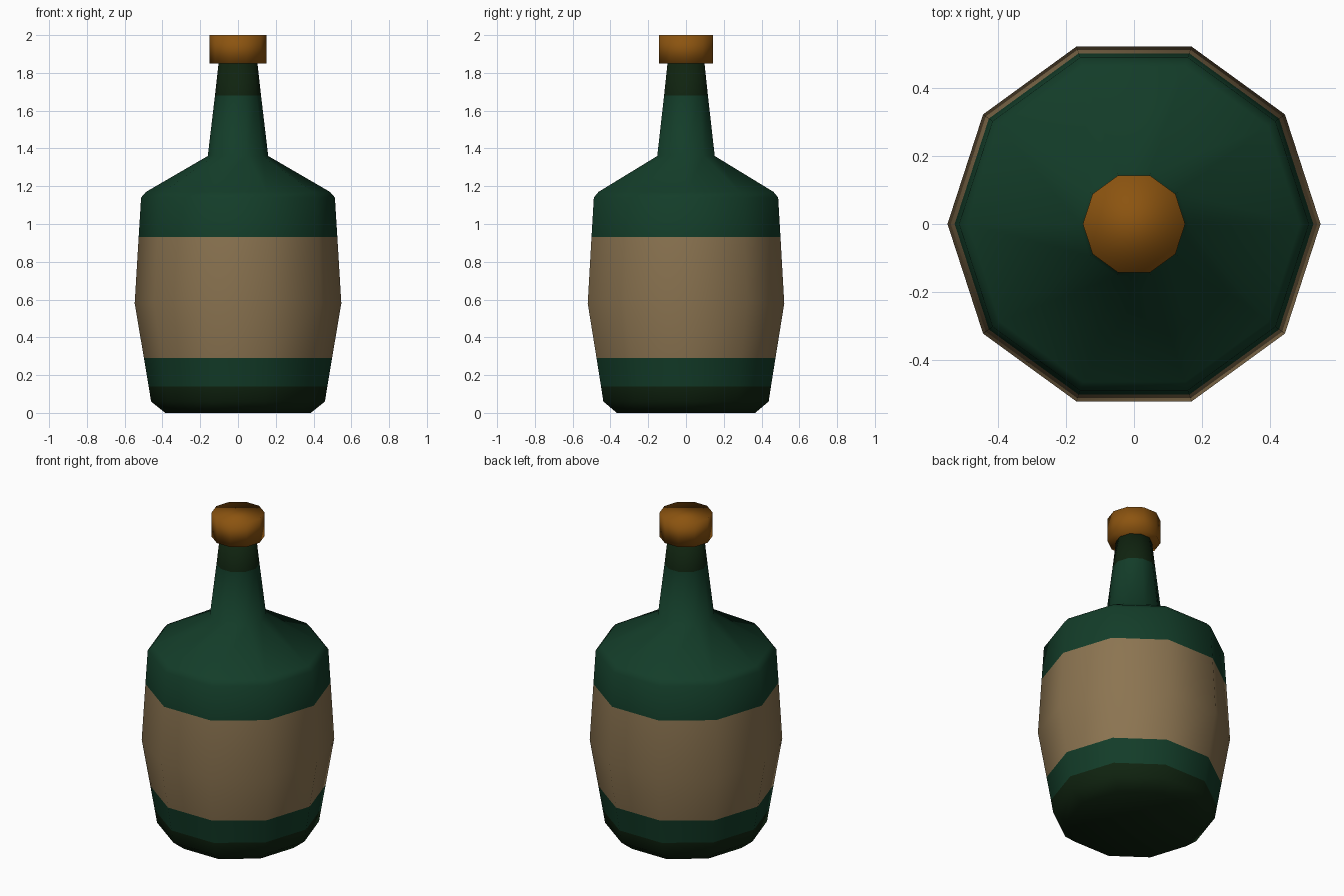
import bpy
import bmesh
from math import cos, sin, tau

SIDES = 10

default_cube = bpy.data.objects.get("Cube")
if default_cube:
    bpy.data.objects.remove(default_cube, do_unlink=True)


def make_material(name, rgb):
    mat = bpy.data.materials.new(name)
    mat.use_nodes = True
    colour = (*rgb, 1.0)
    mat.diffuse_color = colour
    bsdf = mat.node_tree.nodes["Principled BSDF"]
    bsdf.inputs["Base Color"].default_value = colour
    bsdf.inputs["Roughness"].default_value = 0.7
    return mat


def lathe(name, profile, materials, pick=lambda z: 0):
    """Spin (radius, height) points around z and cap both ends."""
    bm = bmesh.new()
    rings = [[bm.verts.new((r * cos(tau * i / SIDES), r * sin(tau * i / SIDES), z))
              for i in range(SIDES)] for r, z in profile]
    for low, high in zip(rings, rings[1:]):
        for i in range(SIDES):
            j = (i + 1) % SIDES
            bm.faces.new((low[i], low[j], high[j], high[i]))
    bm.faces.new(rings[0][::-1])
    bm.faces.new(rings[-1])
    for face in bm.faces:
        face.smooth = True
        face.material_index = pick(face.calc_center_median().z)
    mesh = bpy.data.meshes.new(name)
    bm.to_mesh(mesh)
    bm.free()
    for mat in materials:
        mesh.materials.append(mat)
    obj = bpy.data.objects.new(name, mesh)
    bpy.context.collection.objects.link(obj)
    return obj


green = make_material("bottle green", (0.0065, 0.046, 0.022))
dark = make_material("dark green", (0.005, 0.017, 0.005))
tan = make_material("label tan", (0.26, 0.175, 0.082))
orange = make_material("cork orange", (0.26, 0.088, 0.005))


# Bottle: dark base and lip, tan label band, green glass elsewhere
def bottle_colour(z):
    if z < 0.14 or z > 1.68:
        return 1
    return 2 if 0.29 < z < 0.93 else 0


bottle_profile = [
    (0.385, 0), (0.46, 0.06), (0.473, 0.14), (0.498, 0.29), (0.547, 0.58),
    (0.526, 0.93), (0.513, 1.14), (0.487, 1.17), (0.16, 1.36),
    (0.122, 1.68), (0.102, 1.86),
]
lathe("bottle", bottle_profile, [green, dark, tan], bottle_colour)

# Cork stopper
lathe("cork", [(0.15, 1.85), (0.15, 2.0)], [orange])
